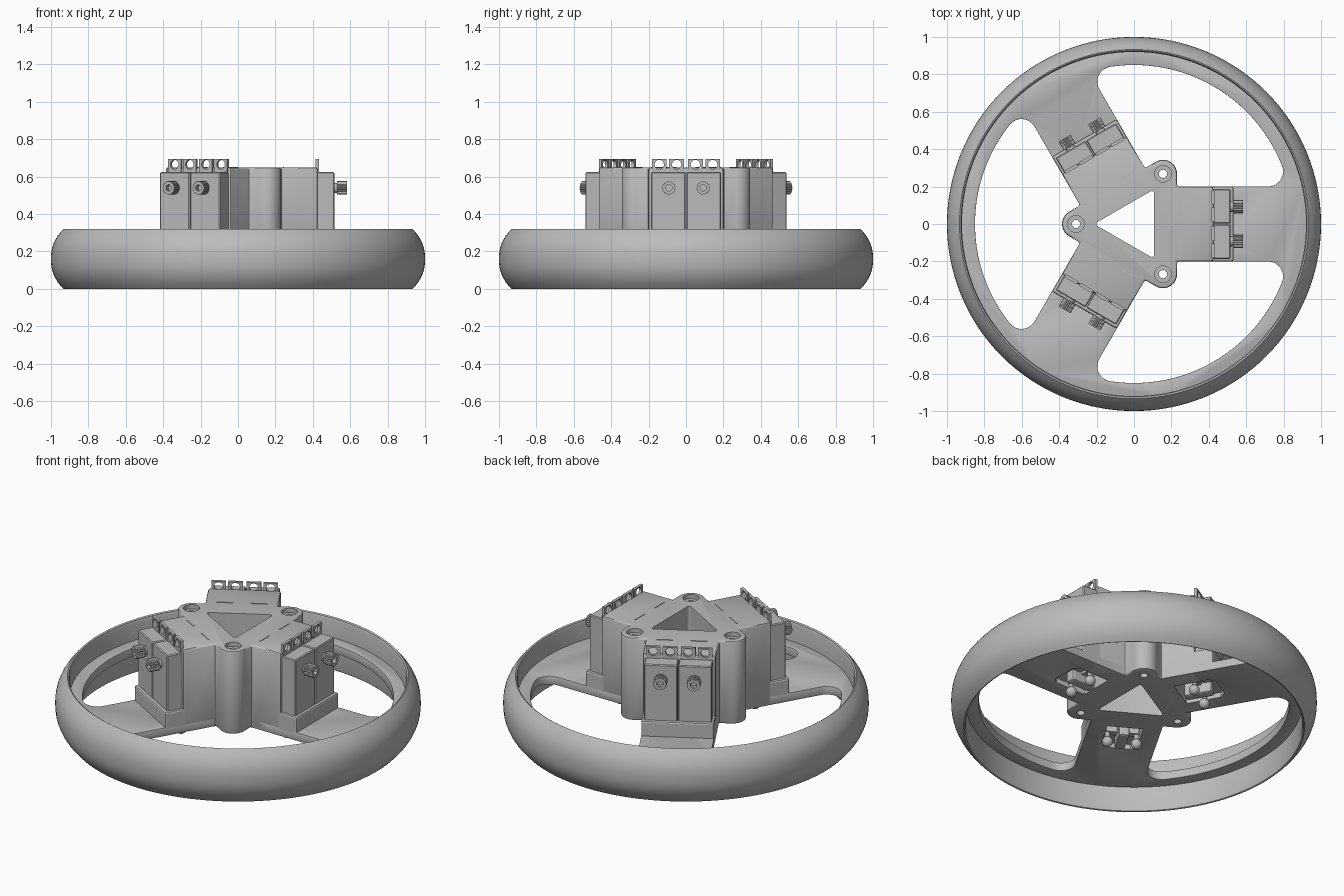
import bpy, bmesh
from math import pi, sin, cos, radians, hypot, atan2
from mathutils import Matrix, Vector

if "Cube" in bpy.data.objects:
    bpy.data.objects.remove(bpy.data.objects["Cube"], do_unlink=True)

grey = bpy.data.materials.new("plain_grey")
grey.use_nodes = True
colour = (0.5, 0.5, 0.5, 1)
grey.diffuse_color = colour
grey.node_tree.nodes["Principled BSDF"].inputs["Base Color"].default_value = colour


def finish(name, bm):
    bmesh.ops.recalc_face_normals(bm, faces=bm.faces)
    mesh = bpy.data.meshes.new(name)
    bm.to_mesh(mesh)
    bm.free()
    mesh.materials.append(grey)
    obj = bpy.data.objects.new(name, mesh)
    bpy.context.collection.objects.link(obj)
    return obj


def select(obj):
    bpy.ops.object.select_all(action="DESELECT")
    obj.select_set(True)
    bpy.context.view_layer.objects.active = obj


def smooth(obj, angle=35):
    select(obj)
    bpy.ops.object.shade_smooth_by_angle(angle=radians(angle))


def prism(name, outline, z0, z1):
    bm = bmesh.new()
    face = bm.faces.new([bm.verts.new((x, y, z0)) for x, y in outline])
    up = bmesh.ops.extrude_face_region(bm, geom=[face])["geom"]
    verts = [v for v in up if isinstance(v, bmesh.types.BMVert)]
    bmesh.ops.translate(bm, verts=verts, vec=(0, 0, z1 - z0))
    return finish(name, bm)


def box(name, x0, x1, y0, y1, z0, z1):
    return prism(name, [(x0, y0), (x1, y0), (x1, y1), (x0, y1)], z0, z1)


def arc(cx, cy, r, a0, a1, n):
    steps = [radians(a0 + (a1 - a0) * i / n) for i in range(n + 1)]
    return [(cx + r * cos(a), cy + r * sin(a)) for a in steps]


def circle(cx, cy, r, n=24):
    return arc(cx, cy, r, 0, 360, n)[:-1]


def turn(points, degrees):
    c, s = cos(radians(degrees)), sin(radians(degrees))
    return [(x * c - y * s, x * s + y * c) for x, y in points]


def along_x(obj, x, y, z):
    # stand a prism made along z out along x instead
    obj.data.transform(Matrix.Translation((x, y, z)) @ Matrix.Rotation(pi / 2, 4, "Y"))
    return obj


def apply_modifier(obj, kind, **settings):
    select(obj)
    mod = obj.modifiers.new(kind, kind)
    for key, value in settings.items():
        setattr(mod, key, value)
    bpy.ops.object.modifier_apply(modifier=mod.name)


def cut(obj, cutter):
    apply_modifier(obj, "BOOLEAN", operation="DIFFERENCE", solver="EXACT", object=cutter)
    bpy.data.objects.remove(cutter, do_unlink=True)


def bevel(obj, width, segments=2):
    apply_modifier(obj, "BEVEL", width=width, segments=segments,
                   limit_method="ANGLE", angle_limit=radians(50))


def repeat(obj):
    # three-fold copies round the centre
    for k in (1, 2):
        copy = obj.copy()
        copy.name = f"{obj.name}_{k + 1}"
        copy.rotation_euler.z = k * 2 * pi / 3
        bpy.context.collection.objects.link(copy)


TURNS = (0, 120, 240)
HALF = 0.2          # half width of a spoke
PLATE_LOW, PLATE_TOP, HUB_TOP = 0.15, 0.2, 0.65

# Bulging wheel rim, lathed
profile = []
for i in range(17):
    t = -1 + i / 8
    profile.append((0.933 + 0.067 * (1 - abs(t) ** 2.4), 0.16 + 0.16 * t))
profile += [(0.925, 0.315), (0.92, 0.3), (0.92, 0.02), (0.925, 0.003)]
bm = bmesh.new()
verts = [bm.verts.new((r, 0, z)) for r, z in profile]
edges = [bm.edges.new((verts[i - 1], verts[i])) for i in range(len(verts))]
bmesh.ops.spin(bm, geom=verts + edges, cent=(0, 0, 0), axis=(0, 0, 1),
               angle=2 * pi, steps=128, use_merge=True)
bmesh.ops.remove_doubles(bm, verts=bm.verts, dist=1e-5)
smooth(finish("wheel_rim", bm))

# Plate with three rounded openings that leave the spokes
plate = prism("spoke_plate", circle(0, 0, 0.95, 128), PLATE_LOW, PLATE_TOP)
fillet, reach = 0.08, 0.85
fy = HALF + fillet
fx = ((reach - fillet) ** 2 - fy ** 2) ** 0.5
lean = atan2(fy, fx) * 180 / pi
corner = arc(fx, fy, fillet, -90, lean, 8)
mirrored = turn([(x, -y) for x, y in reversed(corner)], 120)
tip = 2 * HALF / 3 ** 0.5
opening = ([(tip * cos(pi / 3), HALF)] + corner
           + arc(0, 0, reach, lean, 120 - lean, 40)[1:-1] + mirrored)
for a in TURNS:
    cut(plate, prism("opening_cutter", turn(opening, a), 0, 0.4))

# Central hub: three arms and three round posts
outline = []
px, py = 0.155, 0.2685
for a in TURNS:
    third = ([(0.23, -HALF), (0.425, -HALF), (0.425, HALF), (0.23, HALF)]
             + arc(px, py, 0.075, 0, 120, 14))
    outline += turn(third, a)
hub = prism("hub", outline, PLATE_LOW - 0.001, HUB_TOP)
bevel(hub, 0.012)

# Triangular well, post holes and the pockets below
well = [p for a in (60, 180, 300) for p in turn(arc(0.19, 0, 0.012, -60, 60, 4), a)]
for part in (plate, hub):
    cut(part, prism("well_cutter", well, 0, 1))
    for a in TURNS:
        cut(part, prism("pocket_cutter", turn(
            [(0.27, -0.1), (0.47, -0.1), (0.5, -0.07), (0.5, 0.07), (0.47, 0.1), (0.27, 0.1)], a),
            0, 0.25))
for a in TURNS:
    centre = turn([(px, py)], a)[0]
    cut(hub, prism("bore_cutter", circle(*centre, 0.022), 0, 1))
    cut(hub, prism("seat_cutter", circle(*centre, 0.045), HUB_TOP - 0.025, 1))
bevel(plate, 0.01)
smooth(plate)
smooth(hub)

# Socket at the foot of each pair of blocks
socket = box("block_socket", 0.4, 0.532, -HALF, HALF, 0.18, 0.29)
bevel(socket, 0.01)
repeat(socket)

for side, word in ((-1, "right"), (1, "left")):
    lo, hi = sorted((side * 0.002, side * 0.186))
    # Clamp block
    block = box(f"clamp_block_{word}", 0.4, 0.515, lo, hi, 0.25, 0.625)
    bevel(block, 0.005, 1)
    repeat(block)

    # Knurled screw with hexagonal socket
    knurl = [(r * cos(i * pi / 20), r * sin(i * pi / 20))
             for i in range(40) for r in ((0.037 if i % 2 else 0.033),)]
    head = prism(f"screw_head_{word}", knurl, 0, 0.055)
    cut(head, prism("hex_cutter", circle(0, 0, 0.019, 6), 0.025, 0.1))
    repeat(along_x(head, 0.528, side * 0.092, 0.54))
    shaft = prism(f"screw_shaft_{word}", circle(0, 0, 0.027), 0, 0.03)
    smooth(shaft)
    repeat(along_x(shaft, 0.505, side * 0.092, 0.54))

    # Pierced tabs standing on the blocks
    for place, spot in (("inner", 0.05), ("outer", 0.143)):
        y = side * spot
        tab = box(f"tab_{place}_{word}", 0.415, 0.432, y - 0.04, y + 0.04, 0.6, 0.695)
        cut(tab, along_x(prism("tab_cutter", circle(0, 0, 0.025), -0.1, 0.1), 0.42, y, 0.665))
        repeat(tab)

    # Ball-ended lead below
    bm = bmesh.new()
    bmesh.ops.create_uvsphere(bm, u_segments=20, v_segments=12, radius=0.03,
                              matrix=Matrix.Translation(Vector((0.38, side * 0.08, 0.115))))
    ball = finish(f"ball_end_{word}", bm)
    smooth(ball, 60)
    repeat(ball)
    stem = prism(f"ball_stem_{word}", circle(0.38, side * 0.08, 0.014, 12), 0.12, 0.27)
    smooth(stem)
    repeat(stem)

    # Thin raised strip on the hub top
    y0, y1 = sorted((side * 0.05, side * 0.14))
    repeat(box(f"top_strip_{word}", 0.24, 0.246, y0, y1, HUB_TOP - 0.003, HUB_TOP + 0.003))

# Narrow bracket and cross bar inside each pocket
bracket = box("pocket_bracket", 0.3, 0.46, -0.03, 0.03, 0.12, 0.27)
bevel(bracket, 0.012)
repeat(bracket)
bar = box("pocket_bar", 0.36, 0.4, -0.09, 0.09, 0.17, 0.27)
repeat(bar)
